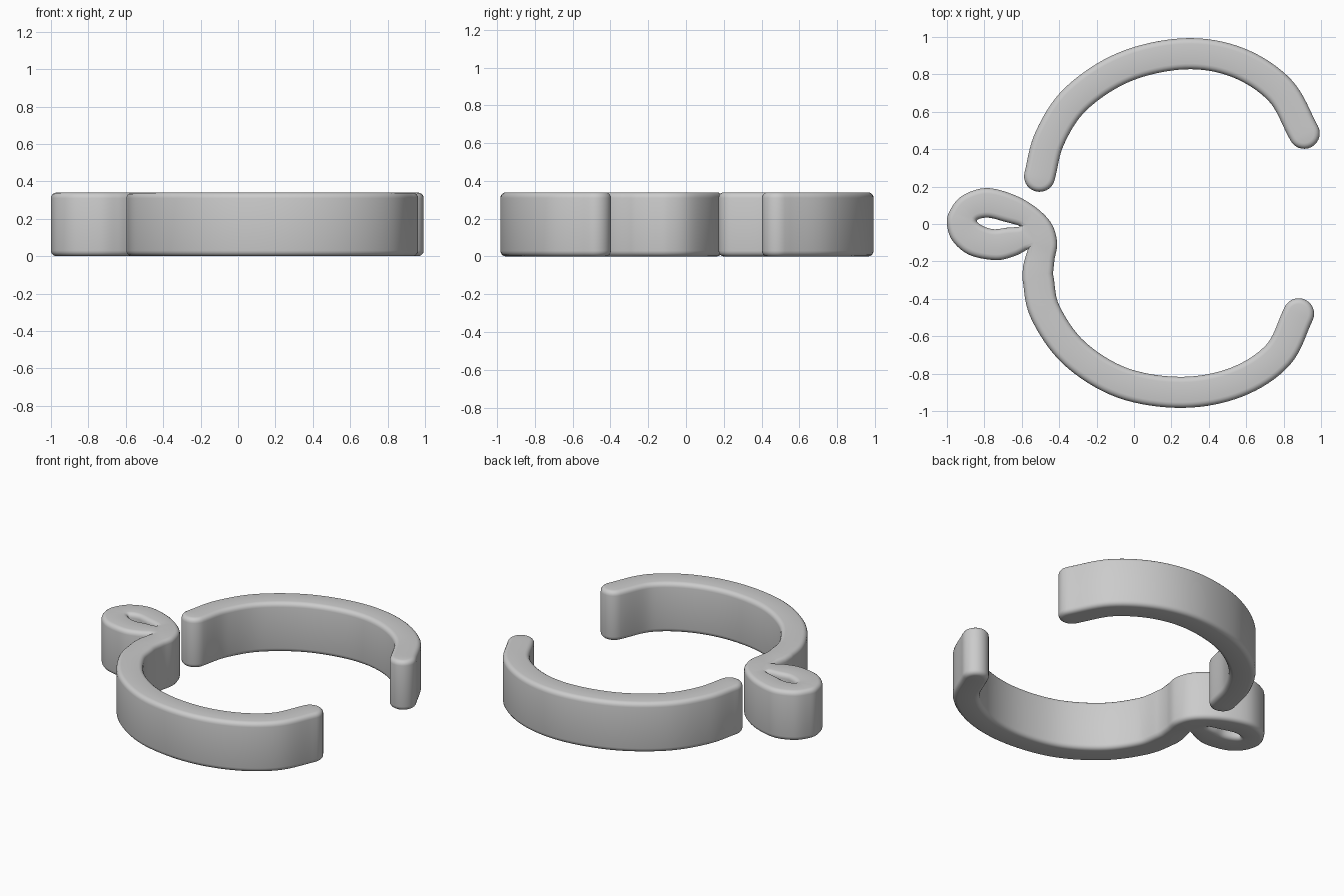
import bpy, bmesh, math
from mathutils import Vector

if "Cube" in bpy.data.objects:
    bpy.data.objects.remove(bpy.data.objects["Cube"])

H, R, W = 0.34, 0.03, 0.083   # height, edge rounding, half stroke width


def smooth(pts, n=8, closed=False):
    """Catmull-Rom curve through the points."""
    p = [Vector(q) for q in pts]
    if closed:
        p = [p[-1]] + p + p[:2]
    else:
        p = [2 * p[0] - p[1]] + p + [2 * p[-1] - p[-2]]
    out = []
    for a, b, c, d in zip(p, p[1:], p[2:], p[3:]):
        for i in range(n):
            t = i / n
            out.append(0.5 * (2 * b + (c - a) * t + (2 * a - 5 * b + 4 * c - d) * t * t
                              + (3 * b - a - 3 * c + d) * t ** 3))
    return out if closed else out + [p[-2]]


def sides(path):
    """Right side, left side, and the direction at each path point."""
    right, left, dirs = [], [], []
    for i, q in enumerate(path):
        t = (path[min(i + 1, len(path) - 1)] - path[max(i - 1, 0)]).normalized()
        n = Vector((-t.y, t.x))
        right.append(q - n * W)
        left.append(q + n * W)
        dirs.append(t)
    return right, left, dirs


def cap(c, t, n=14):
    """Round end, running counter-clockwise around direction t."""
    a = math.atan2(t.y, t.x) - math.pi / 2
    return [c + W * Vector((math.cos(a + math.pi * i / n), math.sin(a + math.pi * i / n)))
            for i in range(1, n)]


def inset(loop, d):
    """Move a loop to its left, into the material."""
    out = []
    for i, q in enumerate(loop):
        e1 = (q - loop[i - 1]).normalized()
        e2 = (loop[(i + 1) % len(loop)] - q).normalized()
        n1, n2 = Vector((-e1.y, e1.x)), Vector((-e2.y, e2.x))
        m = n1 + n2
        m = m.normalized() if m.length > 1e-4 else n1
        out.append(q + m * d / max(m.dot(n1), 0.6))
    return out


def solid(name, loops):
    """Rounded-edge extrusion of an outline with optional holes."""
    arc = [math.pi / 2 * i / 4 for i in range(5)]
    levels = [(R * (1 - math.sin(a)), R * (1 - math.cos(a))) for a in arc]
    levels += [(d, H - z) for d, z in reversed(levels)]
    bm = bmesh.new()
    ends = ([], [])
    for loop in loops:
        rings = [[bm.verts.new((q.x, q.y, z)) for q in inset(loop, d)] for d, z in levels]
        n = len(loop)
        for lo, hi in zip(rings, rings[1:]):
            for i in range(n):
                j = (i + 1) % n
                bm.faces.new((lo[i], lo[j], hi[j], hi[i]))
        for store, ring in zip(ends, (rings[0], rings[-1])):
            store += [bm.edges.get((ring[i], ring[(i + 1) % n])) for i in range(n)]
    for edges in ends:
        bmesh.ops.triangle_fill(bm, edges=edges, use_beauty=True)
    bmesh.ops.recalc_face_normals(bm, faces=bm.faces)
    me = bpy.data.meshes.new(name)
    bm.to_mesh(me)
    bm.free()
    ob = bpy.data.objects.new(name, me)
    bpy.context.collection.objects.link(ob)
    bpy.ops.object.select_all(action='DESELECT')
    ob.select_set(True)
    bpy.context.view_layer.objects.active = ob
    bpy.ops.object.shade_smooth_by_angle(angle=math.radians(40))


# Upper arc with two round ends
path = smooth([(-0.505, 0.255), (-0.45, 0.46), (-0.31, 0.67), (-0.05, 0.84),
               (0.27, 0.91), (0.55, 0.865), (0.78, 0.715), (0.91, 0.485)])
right, left, dirs = sides(path)
solid("upper_arc", [right + cap(path[-1], dirs[-1]) + left[::-1] + cap(path[0], -dirs[0])])

# Lower arc that runs up into a small curled loop
path = smooth([(-0.515, -0.28), (-0.475, -0.47), (-0.32, -0.69), (-0.06, -0.85),
               (0.26, -0.9), (0.55, -0.845), (0.77, -0.7), (0.88, -0.48)])
right, left, dirs = sides(path)
curl = smooth([(-0.425, -0.19), (-0.411, -0.1), (-0.44, 0.0), (-0.52, 0.085), (-0.64, 0.155),
               (-0.79, 0.192), (-0.92, 0.15), (-0.985, 0.07), (-1.0, 0.0), (-0.97, -0.09),
               (-0.88, -0.165), (-0.74, -0.193), (-0.64, -0.172), (-0.567, -0.135)])
neck = [Vector((-0.582, -0.18)), Vector((-0.594, -0.23))]
hole = smooth([(-0.84, 0.02), (-0.78, 0.034), (-0.69, 0.012), (-0.61, -0.012),
               (-0.68, -0.02), (-0.75, -0.028), (-0.81, -0.01)], closed=True)
solid("lower_arc_with_loop", [right + cap(path[-1], dirs[-1]) + left[::-1] + curl + neck, hole])
